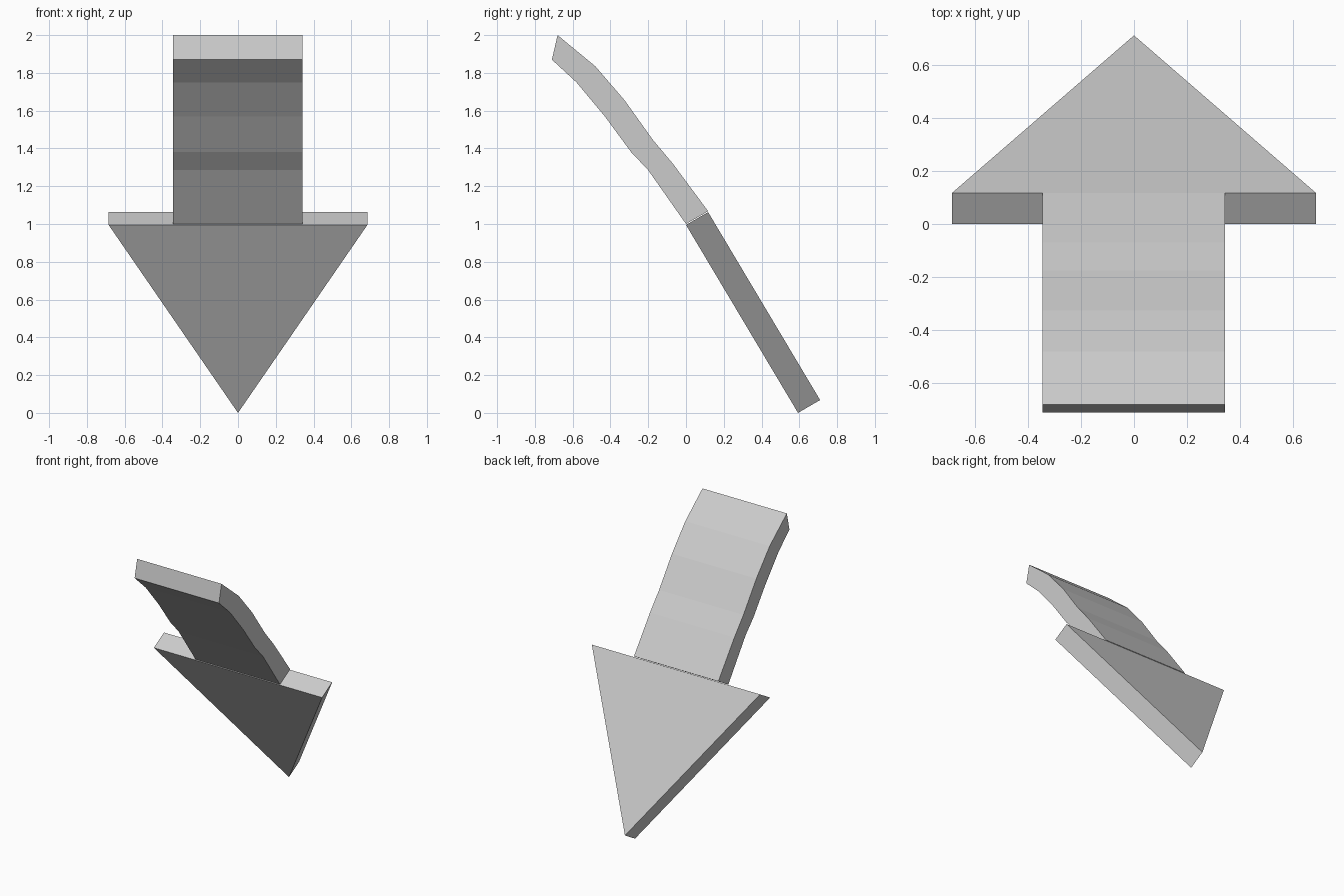
import bpy, bmesh
from mathutils import Vector

if "Cube" in bpy.data.objects:
    bpy.data.objects.remove(bpy.data.objects["Cube"])


def prism(name, outline, offset):
    """Extrude a flat outline along an offset into a closed solid."""
    bm = bmesh.new()
    face = bm.faces.new([bm.verts.new(p) for p in outline])
    new = bmesh.ops.extrude_face_region(bm, geom=[face], use_keep_orig=True)
    verts = [g for g in new["geom"] if isinstance(g, bmesh.types.BMVert)]
    bmesh.ops.translate(bm, verts=verts, vec=Vector(offset))
    bmesh.ops.recalc_face_normals(bm, faces=bm.faces[:])
    mesh = bpy.data.meshes.new(name)
    bm.to_mesh(mesh)
    bm.free()
    obj = bpy.data.objects.new(name, mesh)
    bpy.context.collection.objects.link(obj)
    return obj


# Slanted triangular arrow head
prism("arrow_head",
      [(-0.685, 0, 1.0), (0.685, 0, 1.0), (0, 0.593, 0.005)],
      (0, 0.117, 0.068))

# Curved shaft: side profile (y, z) swept across x
under = [(-0.71, 1.87), (-0.58, 1.75), (-0.43, 1.57),
         (-0.29, 1.38), (-0.20, 1.285), (0.0, 1.0)]
upper = [(-0.68, 2.0), (-0.48, 1.835), (-0.325, 1.655),
         (-0.175, 1.445), (-0.07, 1.32), (0.117, 1.068)]
prism("arrow_shaft",
      [(-0.345, y, z) for y, z in under + upper[::-1]],
      (0.687, 0, 0))

# Stand the arrow on z = 0
for obj in bpy.context.collection.objects:
    obj.location.z = -0.005 if obj.name == "arrow_head" else 0.0
